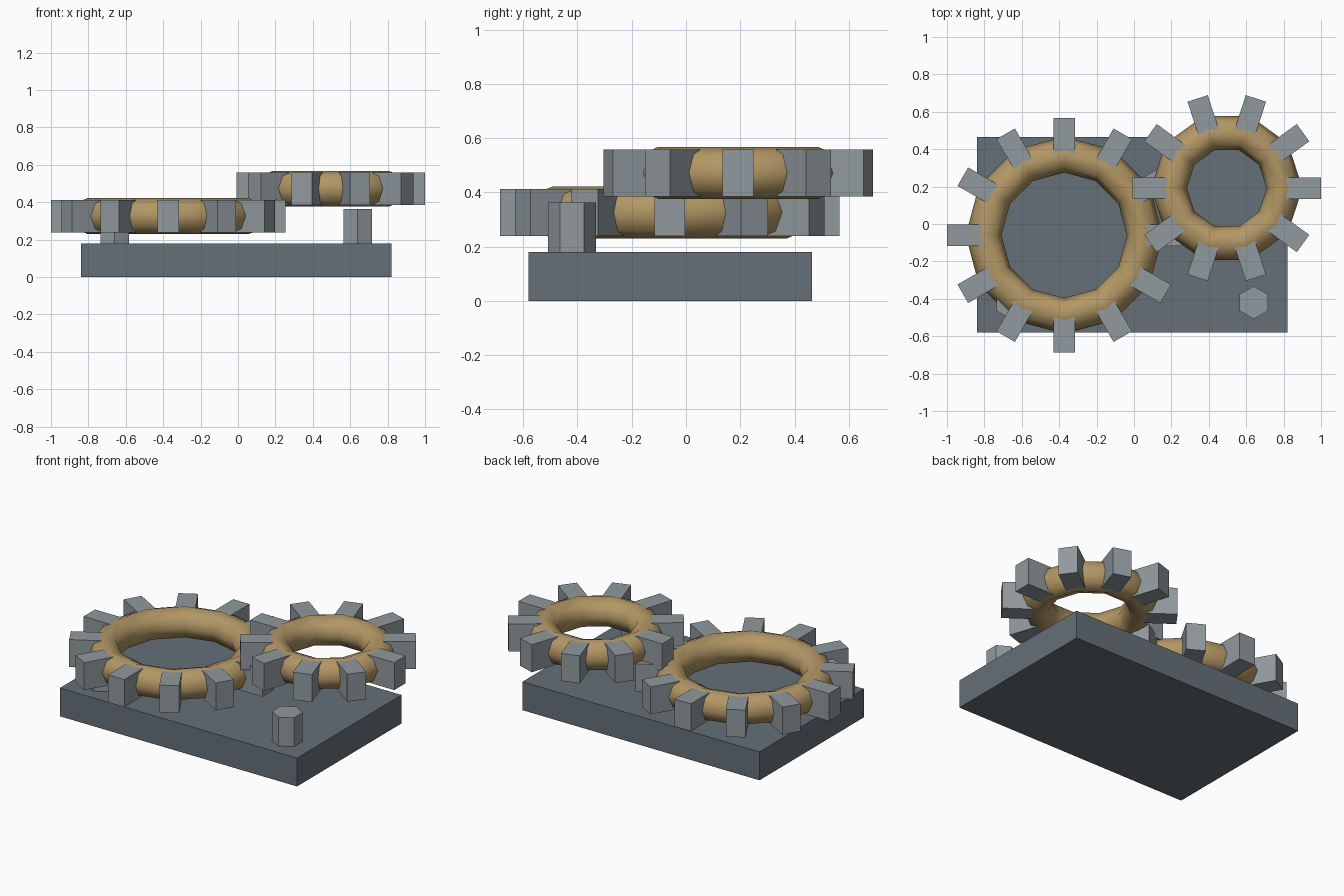
import bpy, bmesh, math
from mathutils import Matrix, Vector

cube = bpy.data.objects.get("Cube")
if cube:
    bpy.data.objects.remove(cube, do_unlink=True)


def material(name, rgb):
    mat = bpy.data.materials.new(name)
    mat.use_nodes = True
    mat.diffuse_color = (*rgb, 1)
    mat.node_tree.nodes["Principled BSDF"].inputs["Base Color"].default_value = (*rgb, 1)
    return mat


slate = material("slate", (0.13, 0.16, 0.19))
steel = material("steel", (0.28, 0.32, 0.34))
brass = material("brass", (0.45, 0.31, 0.13))


def add_object(name, bm, mat, smooth=False):
    bmesh.ops.recalc_face_normals(bm, faces=bm.faces)
    for face in bm.faces:
        face.smooth = smooth
    mesh = bpy.data.meshes.new(name)
    bm.to_mesh(mesh)
    bm.free()
    mesh.materials.append(mat)
    obj = bpy.data.objects.new(name, mesh)
    bpy.context.collection.objects.link(obj)
    return obj


def add_box(bm, size, matrix):
    bmesh.ops.create_cube(bm, size=1, matrix=matrix @ Matrix.Diagonal((*size, 1)))


# Gear: a low-poly torus rim with one block tooth at each corner
def add_gear(name, centre, radius, teeth):
    tube, sides = 0.096, 8
    bm = bmesh.new()
    loop = []
    for i in range(sides):
        a = math.tau * i / sides
        loop.append(bm.verts.new((radius + tube * math.cos(a), 0, tube * math.sin(a))))
    edges = [bm.edges.new((loop[i], loop[(i + 1) % sides])) for i in range(sides)]
    bmesh.ops.spin(bm, geom=loop + edges, cent=(0, 0, 0), axis=(0, 0, 1),
                   angle=math.tau, steps=teeth, use_merge=True)
    bmesh.ops.remove_doubles(bm, verts=bm.verts, dist=0.001)
    rim = add_object(name + "_rim", bm, brass, smooth=True)
    rim.location = centre

    length = 0.195
    bm = bmesh.new()
    for i in range(teeth):
        turn = Matrix.Rotation(math.tau * i / teeth, 4, "Z")
        add_box(bm, (length, 0.114, 0.174),
                turn @ Matrix.Translation((radius + length / 2, 0, 0)))
    add_object(name + "_teeth", bm, steel).location = centre


# Base plate
bm = bmesh.new()
add_box(bm, (1.66, 1.045, 0.18), Matrix.Translation((-0.01, -0.058, 0.09)))
add_object("base_plate", bm, slate)

# Gears
add_gear("large_gear", Vector((-0.373, -0.06, 0.326)), 0.431, 12)
add_gear("small_gear", Vector((0.496, 0.192, 0.472)), 0.309, 10)

# Hexagonal pegs
for side, x in (("left", 0.64), ("right", -0.66)):
    bm = bmesh.new()
    bmesh.ops.create_cone(bm, cap_ends=True, segments=6, radius1=0.088, radius2=0.088,
                          depth=0.185, matrix=Matrix.Translation((x, -0.42, 0.27)))
    add_object(side + "_peg", bm, steel)
